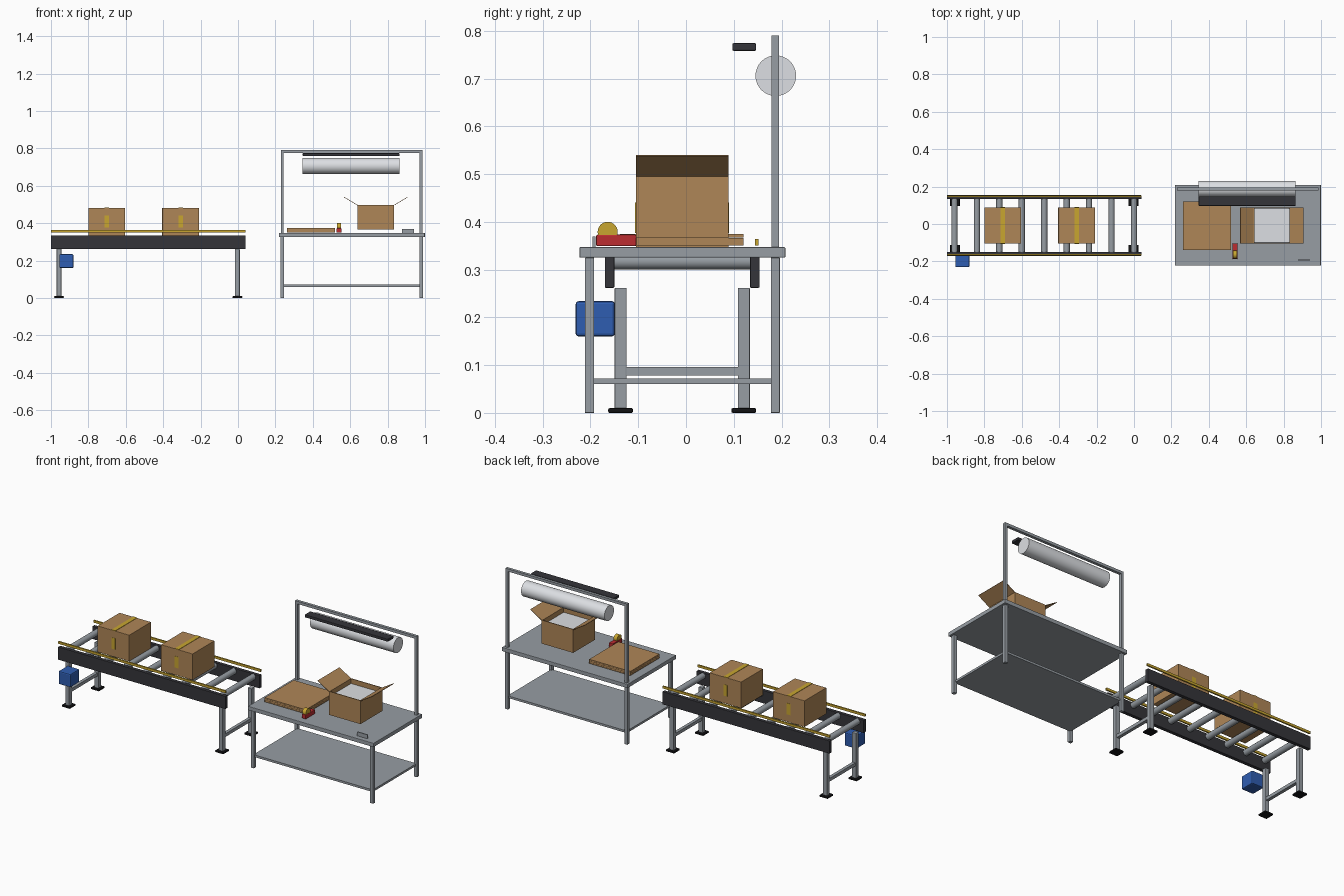
import bpy
import bmesh
import math
from mathutils import Matrix, Vector

cube = bpy.data.objects.get("Cube")
if cube:
    bpy.data.objects.remove(cube, do_unlink=True)


def material(name, r, g, b):
    mat = bpy.data.materials.new(name)
    mat.use_nodes = True
    mat.diffuse_color = (r, g, b, 1)
    mat.node_tree.nodes["Principled BSDF"].inputs["Base Color"].default_value = (r, g, b, 1)
    return mat


STEEL = material("steel grey", .31, .34, .37)
DARK = material("charcoal", .035, .035, .042)
BLACK = material("rubber black", .006, .006, .007)
CARD = material("cardboard", .43, .24, .095)
YELLOW = material("yellow", .58, .38, .03)
BLUE = material("motor blue", .028, .11, .44)
RED = material("red", .5, .025, .03)
WHITE = material("paper white", .72, .74, .77)


def finish(name, bm, mat):
    mesh = bpy.data.meshes.new(name)
    bm.to_mesh(mesh)
    bm.free()
    mesh.materials.append(mat)
    obj = bpy.data.objects.new(name, mesh)
    bpy.context.collection.objects.link(obj)
    return obj


def box(name, mat, x, y, z, bevel=0):
    """Box from (low, high) pairs on each axis."""
    bm = bmesh.new()
    bmesh.ops.create_cube(bm, size=1)
    low, high = (Vector(c) for c in zip(x, y, z))
    bmesh.ops.transform(bm, verts=bm.verts, matrix=Matrix.Translation((low + high) / 2)
                        @ Matrix.Diagonal((high - low).to_4d()))
    if bevel:
        bmesh.ops.bevel(bm, geom=bm.edges[:], offset=bevel, segments=2,
                        profile=.5, affect='EDGES')
    return finish(name, bm, mat)


def around(c, half):
    return (c - half, c + half)


def cylinder(name, mat, centre, radius, length, axis, sides=32):
    bm = bmesh.new()
    bmesh.ops.create_cone(bm, cap_ends=True, segments=sides, radius1=radius,
                          radius2=radius, depth=length)
    turn = Matrix.Rotation(math.pi / 2, 4, 'Y' if axis == 'X' else 'X')
    bmesh.ops.transform(bm, verts=bm.verts, matrix=Matrix.Translation(centre) @ turn)
    for f in bm.faces:
        f.smooth = len(f.verts) == 4
    return finish(name, bm, mat)


# Conveyor: side rails, guide bars and rollers
MID = -.008
SPAN = (-1, .04)
for side, s in (("front", -1), ("back", 1)):
    box(side + "_side_rail", DARK, SPAN, around(MID + s * .152, .010), (.262, .334), .002)
    box(side + "_guide_bar", YELLOW, SPAN, around(MID + s * .156, .004), (.351, .364))
for i in range(9):
    cylinder("roller_%d" % (i + 1), STEEL, (-.96 + i * .12, MID, .317), .0165, .284, 'Y', 20)

# Conveyor stand: legs, feet and cross braces
for end, x in (("right", -.957), ("left", -.003)):
    for side, s in (("front", -1), ("back", 1)):
        y = MID + s * .129
        box(f"{side}_{end}_conveyor_leg", STEEL, around(x, .0125), around(y, .0125), (.005, .262), .002)
        box(f"{side}_{end}_foot", BLACK, around(x, .026), around(y, .026), (0, .01), .003)
    box(end + "_cross_brace", STEEL, around(x, .009), around(MID, .118), (.078, .096))

# Drive motor
box("drive_motor", BLUE, (-.955, -.88), (-.231, -.149), (.16, .234), .006)

# Sealed cartons with tape strips
for n, x in (("first", -.701), ("second", -.307)):
    box(n + "_carton", CARD, around(x, .098), around(MID, .097), (.334, .481), .001)
    box(n + "_top_tape", YELLOW, around(x, .012), around(MID, .097), (.480, .483))
    for side, s in (("front", -1), ("back", 1)):
        box(f"{n}_{side}_tape", YELLOW, around(x, .012), around(MID + s * .097, .0015), (.377, .44))

# Packing table
TOP = .347
box("table_top", STEEL, (.218, .999), (-.223, .208), (.325, TOP), .002)
box("lower_shelf", STEEL, (.237, .979), (-.202, .187), (.06, .072))
for end, x in (("right", .237), ("left", .979)):
    for side, y in (("front", -.202), ("back", .187)):
        box(f"{side}_{end}_table_leg", STEEL, around(x, .0095), around(y, .0095), (0, .325), .001)
    box(end + "_frame_post", STEEL, around(x, .0075), around(.187, .008), (TOP, .79))
box("frame_top_bar", STEEL, (.23, .986), around(.187, .008), (.775, .79))

# Paper roll and overhead lamp
cylinder("paper_roll", WHITE, (.605, .188, .706), .0425, .518, 'X', 48)
box("overhead_lamp", DARK, (.346, .864), (.097, .147), (.758, .774), .003)

# Stack of flat cardboard sheets
for i in range(3):
    z = .351 + i * .008
    box("flat_sheet_%d" % (i + 1), CARD, (.262, .518), (-.138, .12), (z, z + .0075))

# Open carton: floor, walls, two raised flaps and packing paper
X, Y, Z = (.639, .835), (-.105, .089), (.366, .498)
T = .004
box("open_carton_floor", CARD, X, Y, (Z[0], Z[0] + T))
box("open_carton_front", CARD, X, (Y[0], Y[0] + T), Z)
box("open_carton_back", CARD, X, (Y[1] - T, Y[1]), Z)
box("open_carton_right", CARD, (X[0], X[0] + T), Y, Z)
box("open_carton_left", CARD, (X[1] - T, X[1]), Y, Z)
for side, x, s in (("right", X[0], -1), ("left", X[1], 1)):
    flap = box(side + "_flap", CARD, (0, .082), (Y[0], Y[1]), (-.003, 0))
    flap.data.transform(Matrix.Rotation(math.radians(-31), 4, 'Y'))
    if s < 0:
        flap.data.transform(Matrix.Diagonal((-1, 1, 1, 1)))
        flap.data.flip_normals()
    flap.location = (x, 0, Z[1])
box("packing_paper", WHITE, (X[0] + T, X[1] - T), (Y[0] + T, Y[1] - T), (Z[0] + T, .472), .003)

# Tape dispenser
box("dispenser_body", RED, (.527, .553), (-.188, -.104), (.349, .373), .003)
cylinder("dispenser_tape_roll", YELLOW, (.54, -.164, .379), .021, .022, 'X')

# Small upright scraper blade
box("scraper_blade", STEEL, (.878, .942), around(-.193, .003), (TOP, .369))
